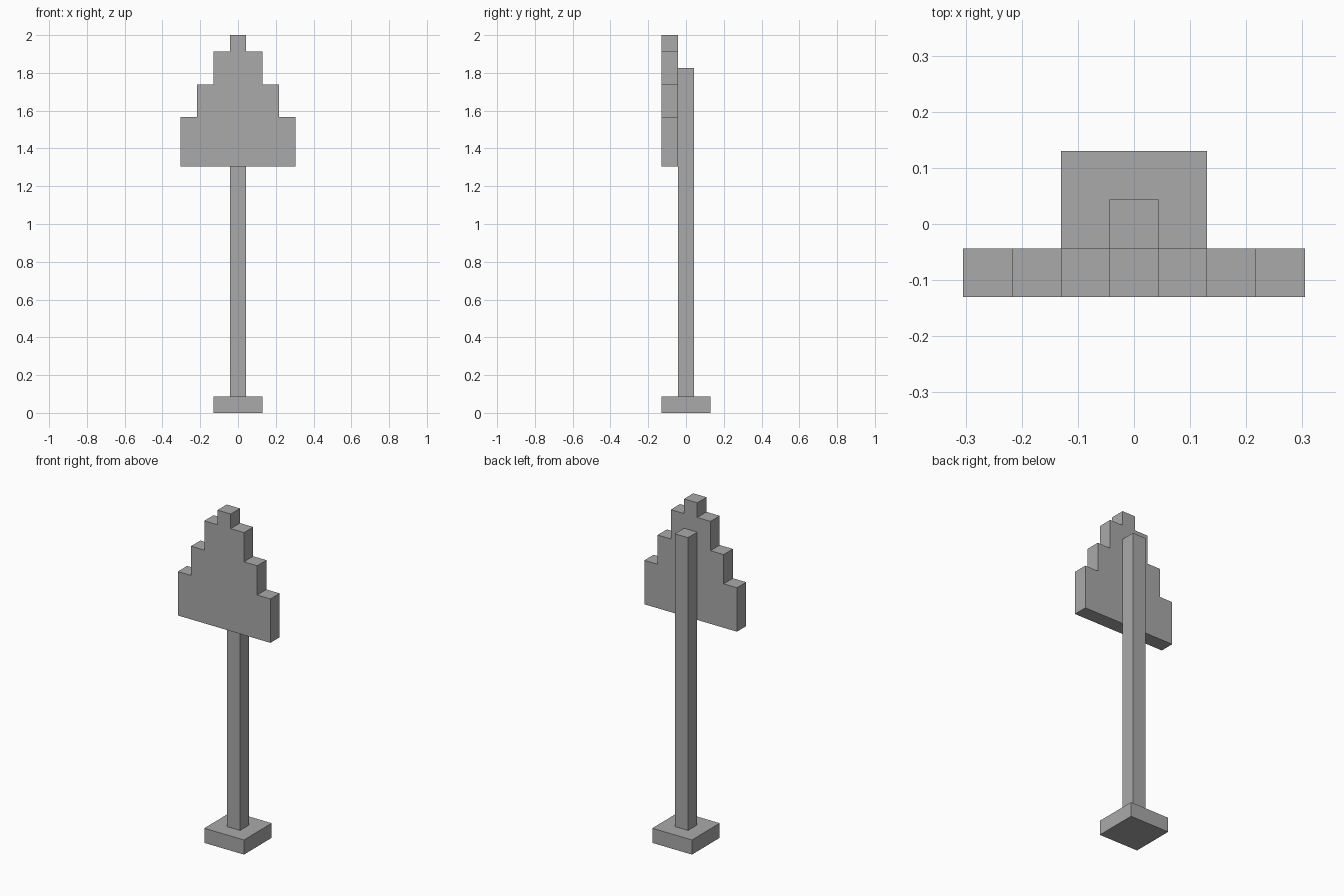
import bpy
import bmesh

U = 2 / 23  # one block of the grid the sign is built on

cube = bpy.data.objects.get("Cube")
if cube:
    bpy.data.objects.remove(cube, do_unlink=True)

grey = bpy.data.materials.new("plain_grey")
grey.use_nodes = True
grey.diffuse_color = (0.4, 0.4, 0.4, 1)
grey.node_tree.nodes["Principled BSDF"].inputs["Base Color"].default_value = grey.diffuse_color


def prism(name, outline, front, depth):
    """Extrude an x-z outline, given in blocks, backwards along y."""
    bm = bmesh.new()
    face = bm.faces.new([bm.verts.new((x * U, front * U, z * U)) for x, z in outline])
    back = bmesh.ops.extrude_face_region(bm, geom=[face])["geom"]
    moved = [v for v in back if isinstance(v, bmesh.types.BMVert)]
    bmesh.ops.translate(bm, verts=moved, vec=(0, depth * U, 0))
    bmesh.ops.recalc_face_normals(bm, faces=bm.faces)
    mesh = bpy.data.meshes.new(name)
    bm.to_mesh(mesh)
    bm.free()
    mesh.materials.append(grey)
    obj = bpy.data.objects.new(name, mesh)
    bpy.context.collection.objects.link(obj)
    return obj


def stepped(bottom, steps):
    """Symmetric stepped outline from (half width, top height) pairs."""
    right, z = [], bottom
    for half, top in steps:
        right += [(half, z), (half, top)]
        z = top
    return right + [(-x, h) for x, h in reversed(right)]


# Square foot and tall post
prism("base", stepped(0, [(1.5, 1)]), -1.5, 3)
prism("post", stepped(1, [(0.5, 21)]), -0.5, 1)

# Stepped triangular board fixed to the front of the post
prism("sign_board", stepped(15, [(3.5, 18), (2.5, 20), (1.5, 22), (0.5, 23)]), -1.5, 1)
